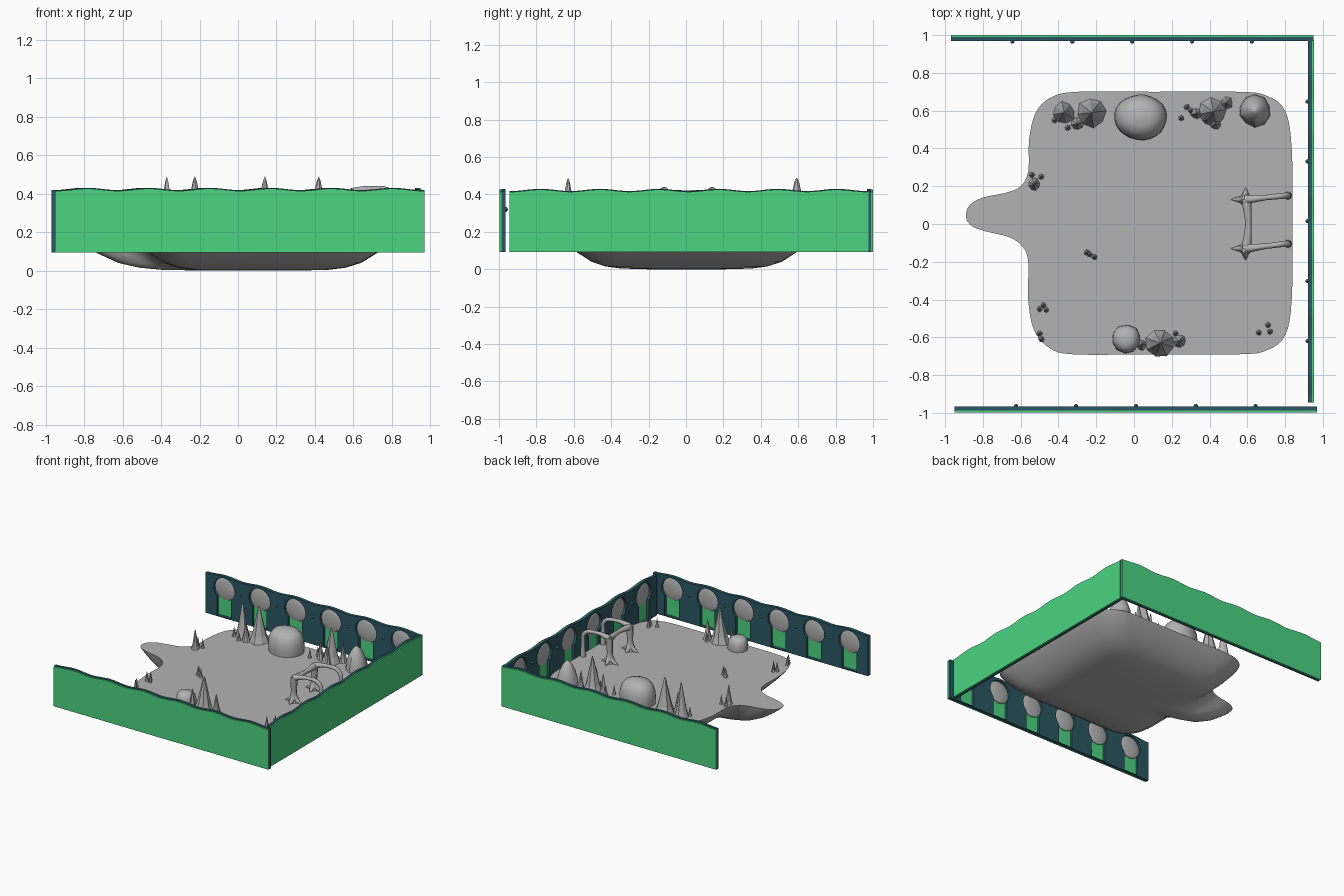
import bpy, bmesh, math, random
from mathutils import Matrix, Vector

if "Cube" in bpy.data.objects:
    bpy.data.objects.remove(bpy.data.objects["Cube"])
random.seed(4)


def material(name, rgb):
    m = bpy.data.materials.new(name)
    m.diffuse_color = (*rgb, 1)
    m.use_nodes = True
    m.node_tree.nodes["Principled BSDF"].inputs["Base Color"].default_value = m.diffuse_color
    return m


STONE = material("grey stone", (0.45, 0.45, 0.45))
GREEN = material("bright green", (0.07, 0.66, 0.22))
DARK = material("dark teal", (0.024, 0.094, 0.125))
STUD = material("light teal", (0.07, 0.40, 0.33))
FLOOR = 0.21


def add(name, mesh, mat, smooth=False, matrix=Matrix()):
    mesh.materials.clear()
    mesh.materials.append(mat)
    mesh.polygons.foreach_set("use_smooth", [smooth] * len(mesh.polygons))
    ob = bpy.data.objects.new(name, mesh)
    ob.matrix_world = matrix
    bpy.context.collection.objects.link(ob)
    return ob


def loft(name, rings, mat, smooth=False, matrix=Matrix()):
    """Skin a stack of equal-length rings and cap both ends."""
    bm = bmesh.new()
    vs = [[bm.verts.new(p) for p in r] for r in rings]
    n = len(rings[0])
    for a, b in zip(vs, vs[1:]):
        for i in range(n):
            j = (i + 1) % n
            bm.faces.new((a[i], a[j], b[j], b[i]))
    bm.faces.new(vs[0][::-1])
    bm.faces.new(vs[-1])
    bmesh.ops.recalc_face_normals(bm, faces=bm.faces)
    me = bpy.data.meshes.new(name)
    bm.to_mesh(me)
    bm.free()
    ob = add(name, me, mat, smooth, matrix)
    if smooth:
        bpy.ops.object.select_all(action='DESELECT')
        ob.select_set(True)
        bpy.context.view_layer.objects.active = ob
        bpy.ops.object.shade_smooth_by_angle(angle=math.radians(40))
    return ob


def rounded(ctrl, steps=4):
    """Closed smooth curve through control points."""
    out, n = [], len(ctrl)
    for i in range(n):
        a, b, c, d = (Vector(ctrl[(i + k) % n]) for k in (-1, 0, 1, 2))
        for s in range(steps):
            t = s / steps
            out.append(0.5 * (2 * b + (c - a) * t + (2 * a - 5 * b + 4 * c - d) * t * t
                              + (3 * b - a - 3 * c + d) * t ** 3))
    return out


# Cave floor: flat top with a tongue at the left, bowl-shaped underside
outline = rounded([
    (.84, 0), (.835, .4), (.80, .6), (.70, .68), (.55, .70), (.1, .70), (-.3, .70), (-.44, .67),
    (-.52, .59), (-.555, .45), (-.56, .28), (-.60, .2), (-.68, .165), (-.8, .14), (-.87, .10),
    (-.89, .04), (-.86, -.01), (-.78, -.04), (-.66, -.07), (-.59, -.12), (-.56, -.2), (-.56, -.4),
    (-.53, -.56), (-.45, -.655), (-.32, -.69), (.1, -.69), (.55, -.69), (.7, -.67), (.8, -.59),
    (.835, -.4)])
layers = [(0, .3), (.004, .5), (.015, .62), (.04, .73), (.09, .84), (.15, .93), (.19, .98), (FLOOR, 1)]
loft("cave_floor", [[(.1 + (p.x - .1) * s, p.y * s, z) for p in outline] for z, s in layers],
     STONE, True)


# Rocks: lumpy rings following a profile
SPIRE = [(1, 0), (.72, .2), (.5, .45), (.3, .7), (.13, .92), (.01, 1)]
PEAK = [(1, 0), (.95, .25), (.75, .55), (.45, .82), (.15, .97), (.01, 1)]
BOULDER = [(.97, 0), (1, .25), (.97, .5), (.87, .73), (.67, .9), (.37, .98), (.02, 1)]


def rock(name, x, y, r, h, prof=SPIRE, sides=8, lump=.12, sy=1, smooth=False):
    wob = [1 + random.uniform(-lump, lump) for _ in range(sides)]
    rot = random.random()
    rings = []
    for s, t in prof:
        ring = []
        for i in range(sides):
            a = 2 * math.pi * i / sides + rot
            ring.append((x + r * s * wob[i] * math.cos(a), y + r * s * wob[i] * sy * math.sin(a),
                         FLOOR - .005 + h * t))
        rings.append(ring)
    loft(name, rings, STONE, smooth)


rock("large_boulder", .035, .565, .14, .19, BOULDER, 24, .02, .87, True)
rock("pointed_boulder", .64, .60, .085, .19, PEAK, 10, .06, 1, True)
rock("small_boulder", -.04, -.61, .076, .11, BOULDER, 10, .06, 1, True)
for x, y, r in [(-.37, .59, .06), (-.225, .59, .08), (.14, -.63, .08), (.42, .595, .075)]:
    rock("tall_stalagmite", x, y, r, .283)
for x, y, r in [(-.3, .53, .034), (-.53, .21, .034), (.49, .64, .035), (.33, .585, .03), (.43, .53, .03),
                (.04, -.64, .03), (.24, -.62, .034)]:
    rock("medium_stalagmite", x, y, r, .16)
for x, y in [(-.35, .51), (-.42, .55), (.28, .62), (.25, .56), (.3, .6), (.38, .55), (-.54, .26),
             (-.49, .25), (-.25, -.15), (-.21, -.175), (-.235, -.16), (-.48, -.43), (-.465, -.455),
             (-.5, -.45), (-.5, -.58), (-.49, -.61), (.71, -.535), (.66, -.575), (.72, -.57), (.22, -.58)]:
    rock("small_stalagmite", x, y, .017, .08, sides=6)


# Stone frame near the right wall: tapered tubes along curved paths
def tube(name, path):
    cu = bpy.data.curves.new(name, 'CURVE')
    cu.dimensions = '3D'
    cu.bevel_depth = 1
    cu.bevel_resolution = 2
    cu.use_fill_caps = True
    cu.resolution_u = 6
    sp = cu.splines.new('BEZIER')
    sp.bezier_points.add(len(path) - 1)
    for bp, (x, y, z, r) in zip(sp.bezier_points, path):
        bp.co = (x, y, z)
        bp.radius = r
        bp.handle_left_type = bp.handle_right_type = 'AUTO'
    add(name, curve_mesh(cu), STONE, True)


def curve_mesh(cu):
    tmp = bpy.data.objects.new("tmp", cu)
    bpy.context.collection.objects.link(tmp)
    me = bpy.data.meshes.new_from_object(tmp.evaluated_get(bpy.context.evaluated_depsgraph_get()))
    bpy.data.objects.remove(tmp)
    return me


for y0, y1 in [(.13, .15), (-.13, -.105)]:
    tube("frame_post", [(.59, y0, .2, .035), (.59, y0, .29, .022), (.595, y0, .41, .028)])
    tube("frame_arm", [(.59, y0, .405, .024), (.70, (y0 + y1) / 2, .425, .014), (.80, y1, .40, .016),
                       (.815, y1, .30, .016), (.815, y1, .2, .022)])
    for k in range(4):
        dx, dy = [(1, 0), (0, 1), (-1, 0), (0, -1)][k]
        tube("frame_root", [(.59, y0, .26, .022), (.59 + .035 * dx, y0 + .035 * dy, .222, .015),
                            (.59 + .075 * dx, y0 + .06 * dy, .208, .003)])
tube("frame_crossbar", [(.595, -.13, .40, .026), (.605, 0, .405, .016), (.595, .13, .40, .026)])


# Walls: local x along the wall, local y up, local z inward
HALF, STEP, BASE = .96, .317, .093
CENTRES = [STEP * (i - 2.5) for i in range(6)]


def panel(name, outlines, v0, v1, mat, matrix):
    cu = bpy.data.curves.new(name, 'CURVE')
    cu.dimensions = '2D'
    cu.fill_mode = 'BOTH'
    cu.extrude = (v1 - v0) / 2
    for pts in outlines:
        sp = cu.splines.new('POLY')
        sp.points.add(len(pts) - 1)
        for p, (u, z) in zip(sp.points, pts):
            p.co = (u, z, 0, 1)
        sp.use_cyclic_u = True
    add(name, curve_mesh(cu), mat, False, matrix @ Matrix.Translation((0, 0, (v0 + v1) / 2)))


def wavy(drop):
    top = [HALF - 2 * HALF * i / 72 for i in range(73)]
    return [(-HALF, BASE), (HALF, BASE)] + [
        (u, .424 - drop + .006 * math.cos(2 * math.pi * (u - CENTRES[0]) / STEP)) for u in top]


def keyhole(c):
    pts = [(c - .064, BASE + .008), (c + .064, BASE + .008)]
    for i in range(17):
        a = math.radians(-47 + 274 * i / 16)
        pts.append((c + .094 * math.cos(a), .323 + .092 * math.sin(a)))
    return pts


def wall(side, matrix):
    panel(side + "_wall_backing", [wavy(.004)], 0, .011, GREEN, matrix)
    panel(side + "_wall_face", [wavy(0)] + [keyhole(c) for c in CENTRES], .011, .032, DARK, matrix)
    for c in CENTRES:
        rings = [[(c + .094 * s * math.cos(math.pi * k / 8), .323 + .092 * s * math.sin(math.pi * k / 8), v)
                  for k in range(16)] for s, v in [(1, .0105), (.97, .016), (.8, .021), (.5, .025), (.1, .027)]]
        loft(side + "_wall_alcove", rings, STONE, True, matrix)
    for a, b in zip(CENTRES, CENTRES[1:]):
        u = (a + b) / 2
        rings = [[(u + .011 * s * math.cos(math.pi * k / 2), .32 + .014 * s * math.sin(math.pi * k / 2), v)
                  for k in range(4)] for s, v in [(1, .03), (1, .038), (.4, .045)]]
        loft(side + "_wall_stud", rings, STUD, False, matrix)


up = Matrix.Rotation(math.pi / 2, 4, 'X')
for side, loc, turn in [("back", (-.01, 1, 0), 0), ("right", (.953, .015, 0), -90), ("front", (.01, -.998, 0), 180)]:
    wall(side, Matrix.Translation(loc) @ Matrix.Rotation(math.radians(turn), 4, 'Z') @ up)
